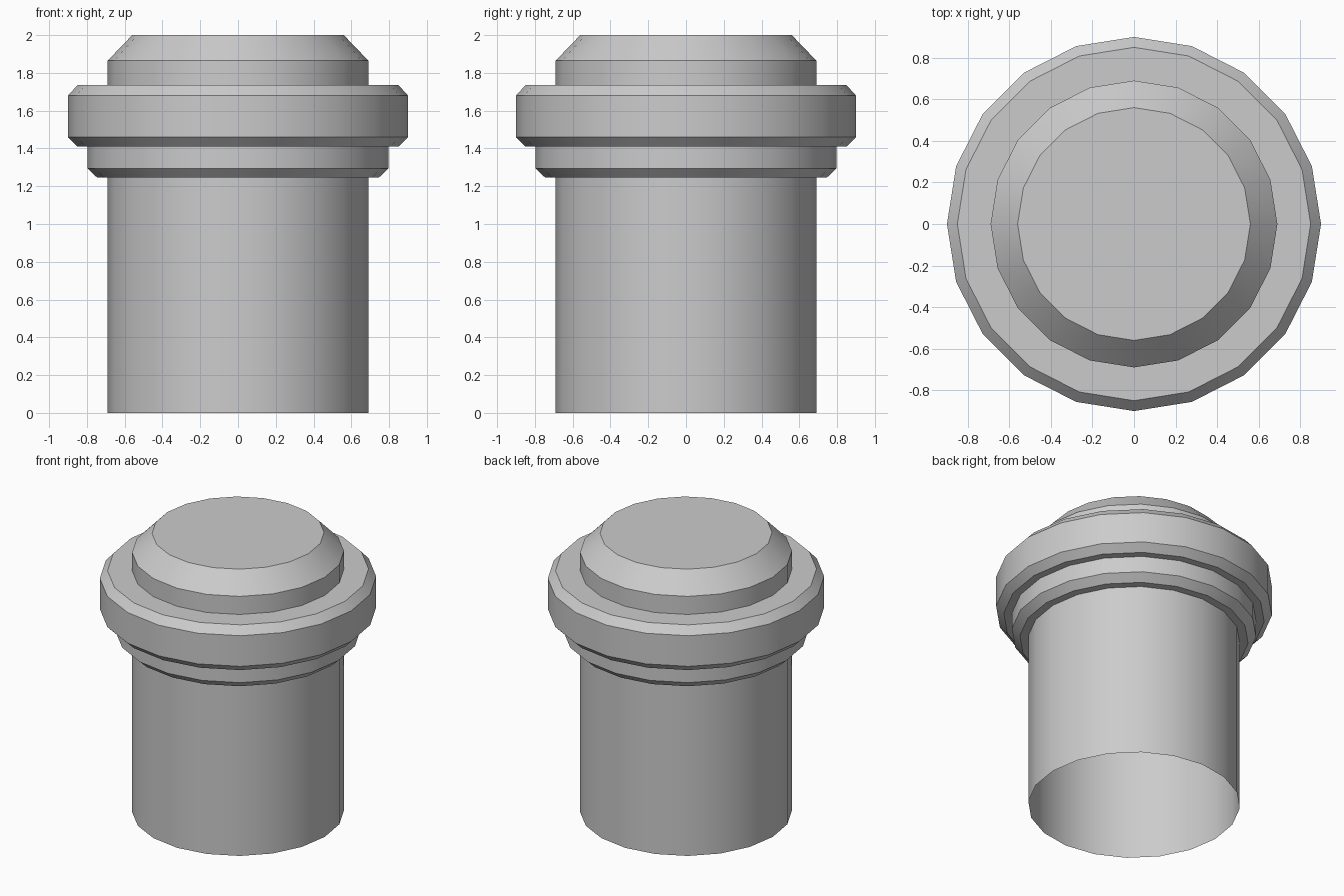
import bpy, bmesh, math

if "Cube" in bpy.data.objects:
    bpy.data.objects.remove(bpy.data.objects["Cube"])

SIDES = 20


def lathe(name, profile):
    """Turn an (radius, z) profile around the z axis, closing only the top."""
    bm = bmesh.new()
    rings = []
    for r, z in profile:
        rings.append([bm.verts.new((r * math.cos(2 * math.pi * i / SIDES),
                                    r * math.sin(2 * math.pi * i / SIDES), z))
                      for i in range(SIDES)])
    for low, high in zip(rings, rings[1:]):
        for i in range(SIDES):
            j = (i + 1) % SIDES
            bm.faces.new((low[i], low[j], high[j], high[i]))
    bm.faces.new(rings[-1])
    mesh = bpy.data.meshes.new(name)
    bm.to_mesh(mesh)
    bm.free()
    obj = bpy.data.objects.new(name, mesh)
    bpy.context.collection.objects.link(obj)
    bpy.context.view_layer.objects.active = obj
    obj.select_set(True)
    bpy.ops.object.shade_smooth_by_angle(angle=math.radians(30))
    obj.select_set(False)
    return obj


# Open-bottomed shaft, small collar, wide collar and chamfered cap
shaft = [(0.69, 0.0), (0.69, 1.245)]
small_collar = [(0.745, 1.245), (0.797, 1.295), (0.797, 1.41)]
wide_collar = [(0.85, 1.41), (0.90, 1.46), (0.90, 1.68), (0.85, 1.735)]
cap = [(0.69, 1.735), (0.69, 1.865), (0.56, 2.0)]

lathe("collared_post", shaft + small_collar + wide_collar + cap)
